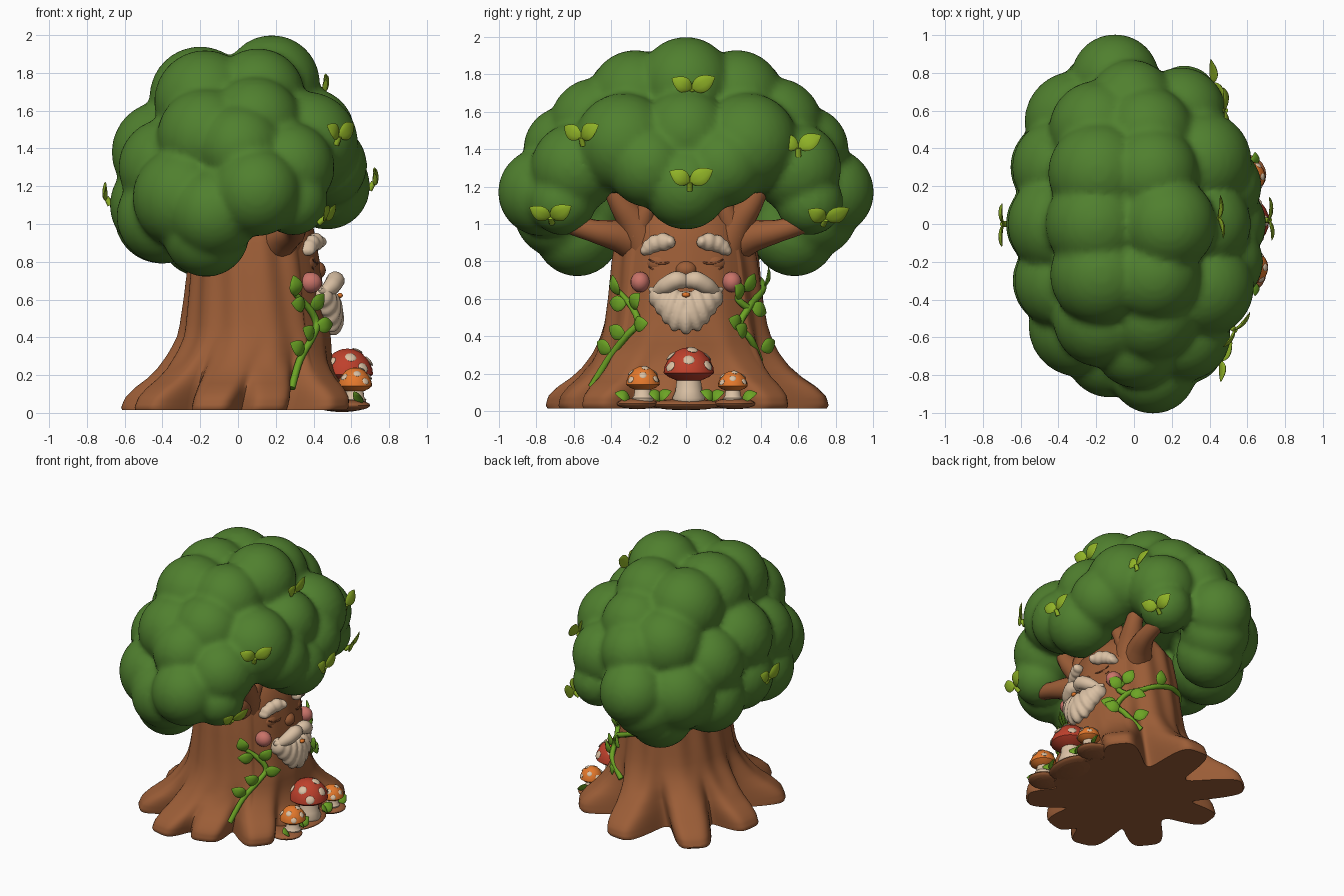
import bpy, bmesh, math
from mathutils import Vector, Matrix

if "Cube" in bpy.data.objects:
    bpy.data.objects.remove(bpy.data.objects["Cube"])

COLORS = {"bark": (.33, .11, .038), "dark_bark": (.19, .06, .022), "foliage": (.08, .215, .028),
          "lime": (.28, .45, .02), "vine_green": (.15, .37, .018), "cream": (.70, .53, .37),
          "pink": (.58, .17, .14), "red": (.52, .052, .025), "orange": (.78, .19, .025)}
MATS = {}
for n, c in COLORS.items():
    MATS[n] = bpy.data.materials.new(n)
    MATS[n].diffuse_color = (*c, 1)


def make(name, bm, mat, fuse=0):
    bmesh.ops.recalc_face_normals(bm, faces=bm.faces)
    for f in bm.faces:
        f.smooth = f.normal.z > -.98
    for e in bm.edges:
        e.smooth = e.calc_face_angle(0) < .9
    me = bpy.data.meshes.new(name)
    bm.to_mesh(me)
    bm.free()
    me.materials.append(MATS[mat])
    ob = bpy.data.objects.new(name, me)
    bpy.context.collection.objects.link(ob)
    if fuse:  # melt overlapping lumps together
        rm = ob.modifiers.new("fuse", 'REMESH')
        rm.mode, rm.voxel_size, rm.use_smooth_shade = 'VOXEL', fuse, True
        sm = ob.modifiers.new("soften", 'SMOOTH')
        sm.factor, sm.iterations = .5, 4
    return ob


def blob(bm, loc, scale, rx=0, seg=20):
    m = Matrix.Translation(loc) @ Matrix.Rotation(rx, 4, 'X') @ Matrix.Diagonal((*scale, 1))
    bmesh.ops.create_uvsphere(bm, u_segments=seg, v_segments=seg // 2 + 2, radius=1, matrix=m)


def loft(bm, rings):
    vs = [[bm.verts.new(p) for p in r] for r in rings]
    n = len(vs[0])
    for a, b in zip(vs, vs[1:]):
        for i in range(n):
            bm.faces.new((a[i], a[(i + 1) % n], b[(i + 1) % n], b[i]))
    caps = [bm.faces.new(vs[0][::-1]), bm.faces.new(vs[-1])]
    bmesh.ops.poke(bm, faces=caps)


def tube(bm, pts, radii, n=10, sub=5):
    # smooth tapered tube through the points
    P = [Vector(p) for p in pts]
    path, rad = [], []
    for i in range(len(P) - 1):
        a, b, c, d = P[max(i - 1, 0)], P[i], P[i + 1], P[min(i + 2, len(P) - 1)]
        for k in range(sub + (i == len(P) - 2)):
            t = k / sub
            path.append(.5 * (2 * b + (c - a) * t + (2 * a - 5 * b + 4 * c - d) * t * t
                              + (3 * b - a - 3 * c + d) * t ** 3))
            rad.append(radii[i] * (1 - t) + radii[i + 1] * t)
    rings, u = [], None
    for i, p in enumerate(path):
        tan = (path[min(i + 1, len(path) - 1)] - path[max(i - 1, 0)]).normalized()
        u = tan.orthogonal() if u is None else u - tan * u.dot(tan)
        u.normalize()
        v = tan.cross(u)
        rings.append([p + rad[i] * (math.cos(j * math.tau / n) * u + math.sin(j * math.tau / n) * v)
                      for j in range(n)])
    loft(bm, rings)


def leaf(bm, base, direction, normal, length, width, thick=.022):
    d = Vector(direction).normalized()
    n = Vector(normal)
    n = (n - d * n.dot(d)).normalized()
    s = d.cross(n)
    rings = []
    for i in range(10):
        t = i / 9
        w = max(math.sin(math.pi * t ** .85) ** .8, .05)
        c = Vector(base) + d * length * t + n * .012 * math.sin(math.pi * t)
        rings.append([c + s * math.cos(k * math.tau / 10) * w * width / 2
                      + n * math.sin(k * math.tau / 10) * w * thick / 2 for k in range(10)])
    loft(bm, rings)


def lerp(table, z):
    for (z0, a), (z1, b) in zip(table, table[1:]):
        if z <= z1:
            return a + (b - a) * max(0, (z - z0) / (z1 - z0))
    return table[-1][1]


# trunk surface: tapered ellipse plus finger-like roots (angle, strength)
BODY = [(0, .42), (.2, .425), (.35, .425), (.5, .41), (.8, .375), (1, .34), (1.1, .27)]
FLARE = [(0, .345), (.03, .365), (.08, .35), (.13, .295), (.18, .215), (.23, .155), (.28, .105), (.34, .06),
         (.45, .015), (.6, 0)]
ROOTS = [(42, .97), (-43, .97), (86, .97), (-76, .78), (-102, .96), (130, 1.05), (-138, .85), (172, .72),
         (15, .6), (-15, .6)]


def surf(deg, z, off=0):
    th = math.radians(deg)
    b = lerp(BODY, z)
    a = b - .045
    r = a * b / math.hypot(b * math.cos(th), a * math.sin(th))
    q = r ** 14
    for d, s in ROOTS:
        dd = math.radians(abs((deg - d + 180) % 360 - 180))
        if dd < 1.2:
            reach, half = r + lerp(FLARE, z) * s - .012, .135 + .06 * min(z, .5)
            q += (reach ** -5 + (half / max(math.sin(dd), .001)) ** -5) ** (-14 / 5)
    r = q ** (1 / 14) + off
    if abs((deg + 180) % 360 - 180) > 50 and z > .25:
        r += .008 * math.sin(14 * th + 3 * z)
    return Vector((.085 * min(1, z / .4) + r * math.cos(th), r * math.sin(th), z))


bm = bmesh.new()
loft(bm, [[surf(k * 1.5, z * .98 + .015) for k in range(240)]
          for z in [0, .015, .03, .05, .07, .095, .12, .145, .17, .195, .22, .26, .3, .35, .4, .46, .53,
                    .6, .7, .8, .9, 1, 1.06, 1.1]])
make("trunk", bm, "bark")

# branches reaching into the crown
bm = bmesh.new()
for s in (-1, 1):
    tube(bm, [(.16, s * .2, .88), (.25, s * .36, .935), (.3, s * .5, .965), (.3, s * .68, 1.02)], [.13, .085, .06, .05], 14)
    tube(bm, [(.22, s * .2, .85), (.26, s * .27, 1.0), (.3, s * .36, 1.13), (.3, s * .42, 1.28)], [.12, .09, .06, .05], 14)
    tube(bm, [(.26, s * .26, .95), (.3, s * .21, 1.08), (.3, s * .15, 1.2)], [.08, .05, .04], 12)
make("branches", bm, "bark")

# leafy crown: overlapping lobes fused together
MID = [(.18, 0, 1.745, .255), (-.2, 0, 1.67, .27), (-.4, 0, 1.38, .27), (-.43, 0, 1.1, .25),
       (.47, 0, 1.2, .23), (.38, 0, 1.48, .24)]
SIDE = [(.1, .27, 1.68, .25), (-.18, .27, 1.65, .27), (.36, .33, 1.43, .27), (-.38, .3, 1.3, .26),
        (-.4, .3, 1.04, .25), (.08, .48, 1.53, .25), (-.18, .5, 1.46, .26), (.26, .59, 1.3, .24),
        (-.3, .54, 1.14, .27), (0, .64, 1.4, .23), (0, .77, 1.17, .235), (-.14, .68, 1.06, .24),
        (-.18, .58, .95, .23), (.28, .66, 1.12, .18), (.46, .2, 1.31, .22)]
LOBES = [(x - (.13 if y > .7 else .02) * y * s, y * s, z, r) for x, y, z, r in SIDE for s in (1, -1)] + MID
bm = bmesh.new()
for x, y, z, r in LOBES:
    blob(bm, (x, y, z), (r, r, r), seg=28)
blob(bm, (-.02, 0, 1.42), (.42, .62, .25), seg=28)
make("crown", bm, "foliage", .022)

# two-leaf sprouts lying on the crown
bm = bmesh.new()
for y, z, side in [(.03, 1.72, 1), (-.55, 1.46, 1), (.6, 1.4, 1), (.02, 1.22, 1),
                   (-.72, 1.04, 1), (.74, 1.03, 1), (0, 1.14, -1)]:
    x, c = max((side * x + math.sqrt(q), (x, cy, cz)) for x, cy, cz, r in LOBES
               if (q := r * r - (y - cy) ** 2 - (z - cz) ** 2) > 0)
    p = Vector((side * x, y, z))
    n = (p - Vector(c)).normalized()
    n = (n + Vector((side * .5, 0, 0))).normalized()
    p += n * .015
    across = Vector((0, 0, 1)).cross(n).normalized()
    up = n.cross(across)
    tube(bm, [p - up * .04 - n * .02, p + n * .005], [.016, .014], 8, 2)
    leaf(bm, p, across * .9 + up * .5 + n * .1, n, .14, .092)
    leaf(bm, p, across * -.9 + up * .5 + n * .1, n, .125, .085)
make("crown_sprouts", bm, "lime")

# vines wrapped on the trunk, given as (angle, height)
VINES = [[(-63, .13), (-57, .28), (-46, .4), (-38, .47), (-44, .55), (-60, .64)],
         [(62, .27), (50, .38), (43, .46), (52, .55), (66, .6), (85, .66), (110, .71), (140, .74), (170, .76)],
         [(52, .55), (44, .6), (50, .66)]]
bm, lm = bmesh.new(), bmesh.new()
for v in VINES:
    tube(bm, [surf(d, z, .014) for d, z in v], [.019] * (len(v) - 1) + [.012], 8)
for d, z, dy, dz in [(-46, .4, -.8, .4), (-40, .46, 1, .1), (-44, .55, .7, .7), (-58, .62, -.3, 1),
                     (-55, .32, -1, .5), (-50, .57, -1, .1), (46, .41, -.9, .4), (43, .46, -1, .3),
                     (55, .56, .9, -.3), (50, .64, .5, .8), (46, .6, -.6, .8), (56, .33, .9, .4), (85, .66, 0, 1)]:
    p = surf(d, z, .02)
    out = Vector((math.cos(math.radians(d)), math.sin(math.radians(d)), 0))
    across = Vector((-out.y, out.x, 0))
    leaf(lm, p, across * dy + Vector((0, 0, dz)) + out * .2, out, .115, .085)
make("vines", bm, "vine_green")
make("vine_leaves", lm, "vine_green")

# face: brows, moustache, beard
bm = bmesh.new()
for s in (-1, 1):
    for y, z, w, h in [(.085, .905, .03, .035), (.12, .905, .045, .05), (.165, .895, .045, .048),
                       (.2, .875, .035, .042), (.225, .855, .02, .026)]:
        blob(bm, (.465 - y * .45, s * y, z), (.045, w, h), -s * .3, 14)
make("eyebrows", bm, "cream", .009)
bm = bmesh.new()
for s in (-1, 1):
    tube(bm, [(.5, 0, .69), (.515, s * .05, .7), (.495, s * .11, .67), (.455, s * .16, .64), (.435, s * .195, .655)],
         [.035, .05, .046, .03, .008], 12)
make("moustache", bm, "cream")
bm = bmesh.new()
for s in (-1, 1):
    for y, z, h, x in [(.035, .535, .115, .495), (.08, .56, .1, .485), (.12, .59, .08, .465), (.155, .615, .06, .44)]:
        blob(bm, (x, s * y, z), (.063, .044, h), s * .3, 16)
blob(bm, (.505, 0, .5), (.058, .045, .092), 0, 16)
blob(bm, (.48, 0, .58), (.05, .15, .06), 0, 16)
make("beard", bm, "cream", .009)

# closed eyes, nose, cheeks, mouth
bm, dk, ck = bmesh.new(), bmesh.new(), bmesh.new()
for s in (-1, 1):
    blob(bm, (.35, s * .135, .79), (.065, .085, .06), 0, 20)
    for dz, k in [(0, 0), (.04, -.004)]:
        tube(dk, [(.418 - .25 * abs(y - .1) - k, s * y, z + dz) for y, z in
                  [(.07, .765), (.11, .75), (.16, .752), (.2, .772)]], [.003, .006, .006, .003], 8)
    blob(ck, (.385, s * .245, .69), (.06, .052, .055), 0, 18)
blob(bm, (.41, 0, .755), (.055, .06, .05), 0, 20)
make("eyelids_and_nose", bm, "bark")
make("eye_creases", dk, "dark_bark")
make("cheeks", ck, "pink")
bm = bmesh.new()
blob(bm, (.54, 0, .622), (.015, .022, .014), 0, 12)
make("mouth", bm, "orange")


# mushrooms
def mushroom(name, x, y, z0, z1, z2, r, color):
    bm = bmesh.new()
    prof = [(.6, z0), (.66, z0 + .02), (.54, (z0 + z1) / 2), (.47, z1 + .02)]
    loft(bm, [[(x + r * k * math.cos(i * math.tau / 18), y + r * k * math.sin(i * math.tau / 18), z)
               for i in range(18)] for k, z in prof])
    make(name + "_stem", bm, "cream")
    bm, sp = bmesh.new(), bmesh.new()
    h = z2 - z1
    ang = [(.5, 0), (.8, .1), (1, .22), (.97, .4), (.82, .65), (.55, .87), (.25, .98), (.03, 1)]
    loft(bm, [[(x + r * k * math.cos(i * math.tau / 24), y + r * k * math.sin(i * math.tau / 24), z1 + h * t)
               for i in range(24)] for k, t in ang])
    make(name + "_cap", bm, color)
    for az, k, t in [(0, .84, .62), (55, .93, .45), (-50, .95, .42), (20, .4, .93), (-80, .72, .74),
                     (110, .75, .72), (160, .9, .5), (-140, .85, .6)]:
        c, s = math.cos(math.radians(az)), math.sin(math.radians(az))
        n = Vector((c * k, s * k, .25 + t * .7)).normalized()
        m = Matrix.Translation((x + r * k * c, y + r * k * s, z1 + h * t)) @ n.to_track_quat('Z', 'Y').to_matrix().to_4x4()
        bmesh.ops.create_uvsphere(sp, u_segments=10, v_segments=6, radius=r * .23,
                                  matrix=m @ Matrix.Diagonal((1, 1, .3, 1)))
    make(name + "_spots", sp, "cream")


mushroom("red_mushroom", .58, .015, .05, .165, .34, .135, "red")
mushroom("left_mushroom", .62, -.23, .05, .115, .24, .09, "orange")
mushroom("right_mushroom", .615, .25, .05, .11, .215, .08, "orange")

# low ledge and leaves around the mushrooms
bm, lm = bmesh.new(), bmesh.new()
for s in (-1, 1):
    blob(bm, (.58, s * .26, .04), (.12, .11, .03))
    for y, dy in [(.13, .8), (.15, -.7), (.3, 1)]:
        leaf(lm, (.62, s * y, .06), (.25, s * dy, .45), (.7, 0, .7), .09, .075)
blob(bm, (.55, 0, .035), (.13, .2, .03))
make("root_ledge", bm, "bark")
make("ground_leaves", lm, "vine_green")

for m in bpy.data.materials:
    if m.users and not m.is_grease_pencil:
        m.use_nodes = True
        m.node_tree.nodes["Principled BSDF"].inputs["Base Color"].default_value = m.diffuse_color
